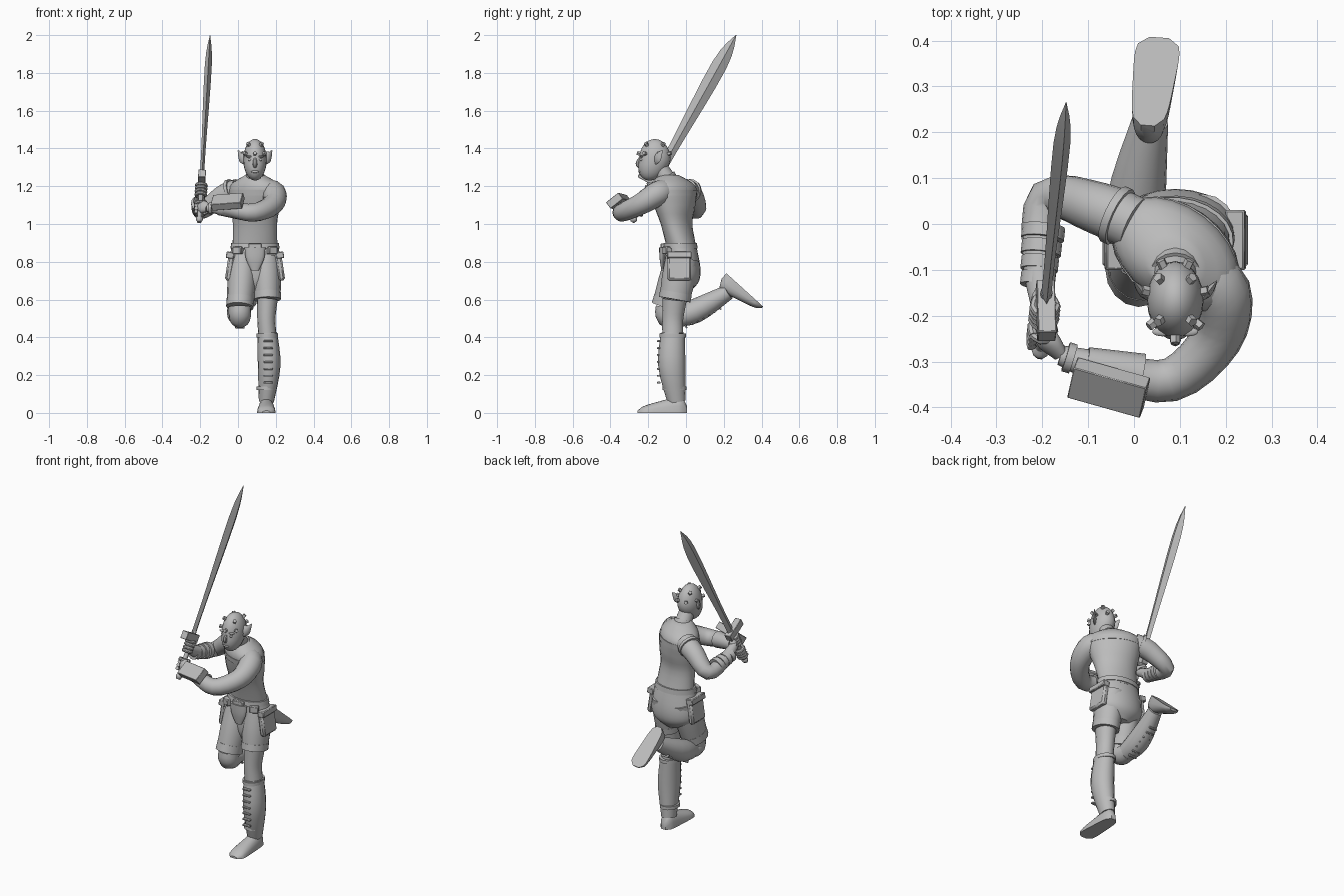
import bpy, bmesh, math
from mathutils import Vector, Matrix

default = bpy.data.objects.get("Cube")
if default:
    bpy.data.objects.remove(default, do_unlink=True)

SIDEWAYS, FORWARD, UP = Vector((1, 0, 0)), Vector((0, -1, 0)), Vector((0, 0, 1))
grey = bpy.data.materials.new("plain grey")
grey.use_nodes = True
grey.diffuse_color = (.5, .5, .5, 1)
grey.node_tree.nodes["Principled BSDF"].inputs["Base Color"].default_value = grey.diffuse_color
parts = []


def finish(name, bm):
    bmesh.ops.recalc_face_normals(bm, faces=bm.faces)
    mesh = bpy.data.meshes.new(name)
    bm.to_mesh(mesh)
    bm.free()
    mesh.materials.append(grey)
    obj = bpy.data.objects.new(name, mesh)
    bpy.context.scene.collection.objects.link(obj)
    parts.append(obj)
    return obj


def skin(name, rings):
    """Bridge equal point rings and close both ends."""
    bm = bmesh.new()
    rows = [[bm.verts.new(point) for point in ring] for ring in rings]
    count = len(rows[0])
    for low, high in zip(rows, rows[1:]):
        for i in range(count):
            j = (i + 1) % count
            bm.faces.new((low[i], low[j], high[j], high[i]))
    bm.faces.new(rows[0])
    bm.faces.new(rows[-1])
    return finish(name, bm)


def ellipse(centre, side, other, width, depth, sides):
    angles = [math.tau * i / sides for i in range(sides)]
    return [centre + side * width * math.cos(a) + other * depth * math.sin(a) for a in angles]


def flow(keys, steps):
    """Smooth curve through a few key vectors of any size."""
    keys = [Vector(key) for key in keys]
    padded = [keys[0]] + keys + [keys[-1]]
    result = []
    for before, start, end, after in zip(padded, padded[1:], padded[2:], padded[3:]):
        for i in range(steps):
            t = i / steps
            leave, arrive = (end - before) / 2, (after - start) / 2
            bend = start.lerp(end, t * t * (3 - 2 * t))
            result.append(bend + (leave * (1 - t) - arrive * t) * t * (1 - t))
    return result + [keys[-1]]


def sweep(name, points, radii, squash=1, ref=SIDEWAYS, sides=16, steps=4):
    """Tube along a path; squash scales the radius across ref."""
    keys = flow([(*point, radius) for point, radius in zip(points, radii)], steps)
    path = [key.xyz for key in keys]
    rings = []
    for i, key in enumerate(keys):
        along = (path[min(i + 1, len(path) - 1)] - path[max(i - 1, 0)]).normalized()
        side = (ref - along * ref.dot(along)).normalized()
        rings.append(ellipse(path[i], side, along.cross(side), key.w, key.w * squash, sides))
    return skin(name, rings)


def cuff(name, start, end, radius, squash=1, ref=SIDEWAYS):
    return sweep(name, [start, end], [radius, radius], squash, ref, steps=1)


def trunk(name, levels, steps=4):
    """Level sections (y, z, half width, half depth) turning with height."""
    rings = []
    for y, z, width, depth in flow(levels, steps):
        turn = Matrix.Rotation(-2 * min(max(z - .85, 0), .33), 3, "Z")
        rings.append(ellipse(Vector((MIDDLE, y, z)), turn @ SIDEWAYS, turn @ FORWARD, width, depth, 24))
    return skin(name, rings)


def frame(origin, x, z):
    x = Vector(x).normalized()
    y = Vector(z).cross(x).normalized()
    return Matrix.Translation(origin) @ Matrix((x, y, x.cross(y))).transposed().to_4x4()


def box(name, centre, size, x=SIDEWAYS, z=UP, bevel=.004):
    bm = bmesh.new()
    bmesh.ops.create_cube(bm, size=1)
    bmesh.ops.scale(bm, vec=size, verts=bm.verts)
    bmesh.ops.bevel(bm, geom=bm.edges[:], offset=bevel, segments=1, affect="EDGES")
    bm.transform(frame(centre, x, z))
    return finish(name, bm)


def ball(name, centre, size):
    bm = bmesh.new()
    bmesh.ops.create_uvsphere(bm, u_segments=20, v_segments=14, radius=1)
    bmesh.ops.scale(bm, vec=size, verts=bm.verts)
    bmesh.ops.translate(bm, vec=centre, verts=bm.verts)
    return finish(name, bm)


def boot(name, heel, toe_direction, up):
    """Flat-soled boot that widens and sinks from heel to toe."""
    place = frame(heel, toe_direction, up)
    rings = []
    for i in range(13):
        t = i / 12
        ends = .4 + .6 * math.sqrt(1 - abs(2 * t - 1) ** 5)
        width, height = (.038 + .015 * t) * ends, (.1 - .07 * t) * ends
        arch = [math.pi * j / 10 for j in range(11)]
        rings.append([place @ Vector((.26 * t, width * math.cos(a), height * math.sin(a) ** .7 if 0 < a < math.pi else 0))
                      for a in arch])
    return skin(name, rings)


# Torso, twisted towards the right arm
MIDDLE = .09
trunk("torso", [(-.02, .86, .12, .08), (-.05, 1, .12, .08), (-.06, 1.1, .14, .1),
                (-.07, 1.2, .15, .1), (-.09, 1.26, .05, .05)])
trunk("chest_band", [(-.065, 1.15, .153, .107), (-.067, 1.18, .155, .107)], steps=1)
neck_base, neck_top = Vector((MIDDLE, -.08, 1.2)), Vector((MIDDLE, -.14, 1.3))
sweep("neck", [neck_base, neck_top], [.053, .042])
cuff("collar", neck_base.lerp(neck_top, .3), neck_base.lerp(neck_top, .5), .055)

# Head with the jaw pushed forward
skull = Vector((MIDDLE, -.165, 1.34))
skull_size = Vector((.062, .084, .11))
head = ball("head", skull, skull_size)
for vertex in head.data.vertices:
    vertex.co.y += min(0, vertex.co.z - skull.z) / 4


def face(side, forward, height):
    return skull + Vector((side, -forward, height))


sweep("nose", [face(0, .075, .015), face(0, .09, -.02), face(0, .075, -.04)], [.006, .012, .01], sides=8)
ball("lips", face(0, .08, -.063), (.02, .008, .007))
for sign, word in ((-1, "right"), (1, "left")):
    ball(word + "_brow", face(sign * .028, .07, .018), (.022, .01, .006))
    ball(word + "_eye", face(sign * .026, .07, 0), (.012, .008, .007))
    sweep(word + "_ear", [face(sign * .05, 0, -.02), face(sign * .07, -.015, .01), face(sign * .09, -.04, .05)],
          [.01, .025, .003], squash=.4, ref=UP, sides=8)

# Two rings of studs set square to the skull
for count, lift, offset in ((4, 1, .5), (7, .3, 0)):
    for i in range(count):
        angle = math.tau * (i + offset) / count
        outward = Vector((math.sin(angle), -math.cos(angle), lift)).normalized()
        spot = skull + outward * skull_size
        sweep("head_stud", [spot - outward * .02, spot + outward * .015], [.011, .011],
              ref=outward.orthogonal(), sides=5, steps=1)

# Shorts, belt and pockets
trunk("shorts_seat", [(-.03, .9, .12, .08), (-.02, .78, .14, .095), (-.02, .7, .13, .09), (-.03, .65, .06, .06)])
trunk("belt", [(-.03, .87, .13, .092), (-.03, .9, .127, .088)], steps=1)
left_hip, left_hem = Vector((.15, -.02, .82)), Vector((.155, -.06, .6))
right_hip, right_hem = Vector((.03, -.02, .82)), Vector((.01, -.1, .56))
for word, hip, hem in (("left", left_hip, left_hem), ("right", right_hip, right_hem)):
    sweep(word + "_shorts_leg", [hip, hip.lerp(hem, .5), hem], [.075, .076, .069], squash=1.16)
    cuff(word + "_shorts_hem", hem.lerp(hip, .17), hem, .073, squash=1.16)
for sign, word in ((-1, "right"), (1, "left")):
    pocket = Vector((MIDDLE + sign * .132, -.035, .775))
    tilt = SIDEWAYS + UP * sign * .15
    box(word + "_pocket", pocket, (.034, .125, .15), x=tilt, bevel=.01)
    box(word + "_pocket_flap", pocket + UP * .06, (.042, .13, .035), x=tilt)
    box(word + "_belt_pouch", (MIDDLE + sign * .09, -.1, .86), (.05, .035, .04), x=SIDEWAYS - FORWARD * sign / 2)
buckle = Vector((MIDDLE, -.123, .875))
box("buckle", buckle, (.07, .022, .045))
sweep("front_flap", [buckle, buckle - UP * .06, buckle - UP * .12], [.055, .048, .02], squash=.35)

# Supporting left leg
left_knee, left_cuff = Vector((.15, -.07, .5)), Vector((.155, -.07, .42))
left_calf, left_ankle = Vector((.165, -.075, .25)), Vector((.15, -.05, .06))
sweep("left_knee", [left_hem, left_knee, left_cuff], [.055, .048, .048], squash=1.16)
sweep("left_gaiter", [left_cuff, left_calf, left_ankle], [.053, .06, .04], squash=1.2)
cuff("left_gaiter_cuff", left_cuff, left_cuff - UP * .02, .057, squash=1.25)
cuff("left_ankle_strap", left_ankle + Vector((0, -.01, .08)), left_ankle + Vector((0, -.01, .06)), .053, squash=1.2)
boot("left_boot", (.15, .004, 0), FORWARD, UP)

# Raised right leg
right_knee, right_calf, right_ankle = Vector((.01, -.08, .5)), Vector((.005, .05, .54)), Vector((.035, .225, .64))
sweep("right_knee", [right_hem, right_hem - UP * .05, right_knee + UP * .005 - FORWARD * .04], [.06, .058, .05])
sweep("right_gaiter", [right_knee, right_calf, right_ankle], [.048, .064, .04])
boot("right_boot", (.03, .215, .738), (.025, .19, -.172), (0, -.67, -.74))

# Gaiter ridges
for word, start, end in (("left", Vector((.16, -.144, .16)), Vector((.16, -.144, .38))),
                         ("right", Vector((.01, 0, .457)), Vector((.015, .18, .555)))):
    for i in range(7):
        box(word + "_gaiter_ridge", start.lerp(end, i / 6), (.05, .018, .01), z=end - start, bevel=.002)

# Arms
left_elbow, left_mid, left_wrist = Vector((.08, -.34, 1.06)), Vector((-.05, -.32, 1.08)), Vector((-.16, -.286, 1.085))
sweep("left_arm", [(.13, -.1, 1.18), (.19, -.15, 1.16), (.18, -.25, 1.1), left_elbow, left_mid, left_wrist],
      [.06, .066, .056, .048, .04, .022], ref=UP)
sweep("left_bracer", [left_elbow.lerp(left_mid, .5), left_mid.lerp(left_wrist, .5)], [.048, .035], ref=UP)
cuff("left_wrist_band", left_mid.lerp(left_wrist, .75), left_mid.lerp(left_wrist, .9), .033, ref=UP)
box("left_arm_guard", (-.055, -.357, 1.118), (.165, .085, .042), x=(.16, -.045, .012), z=(0, -.62, .78), bevel=.002)

right_shoulder, right_elbow = Vector((-.08, .035, 1.15)), Vector((-.19, .055, 1.07))
right_mid, right_wrist = Vector((-.205, -.08, 1.1)), Vector((-.2, -.19, 1.155))
sweep("right_arm", [(0, 0, 1.18), right_shoulder, right_elbow, right_mid, right_wrist],
      [.06, .057, .043, .038, .022], ref=UP)
cuff("right_sleeve_edge", (-.03, .015, 1.175), (-.045, .022, 1.17), .066, ref=UP)
for i in range(4):
    start, end = (right_elbow.lerp(right_mid, .45 + t) for t in (i / 4, i / 4 + .2))
    cuff("right_bracer_band", start, end, .047 - .003 * i, ref=UP)

# Sword with a leaf blade of diamond section
pommel, tip = Vector((-.205, -.285, 1.01)), Vector((-.148, .265, 2))
axis = (tip - pommel).normalized()
sweep("sword_pommel", [pommel, pommel.lerp(tip, .015), pommel.lerp(tip, .03)], [.01, .019, .012], sides=10)
sweep("sword_grip", [pommel, pommel.lerp(tip, .25)], [.012, .013], sides=10)
box("sword_guard", pommel.lerp(tip, .23) + FORWARD * .03, (.13, .04, .045),
    x=FORWARD - axis * axis.dot(FORWARD), z=axis, bevel=.002)
sweep("sword_blade", [pommel.lerp(tip, t) for t in (.24, .4, .84, 1)], [.025, .026, .041, .002],
      squash=.45, ref=FORWARD, sides=4)

# Hands gripping the sword
for word, reach, wrist in (("right", .17, right_wrist), ("left", .075, left_wrist)):
    grip = pommel.lerp(tip, reach)
    outward = wrist - grip
    outward = (outward - axis * outward.dot(axis)).normalized()
    turn = axis.cross(outward)
    sweep(word + "_palm", [wrist, grip + outward * .02, grip], [.022, .036, .03], squash=.65, ref=axis)

    def curl(name, height, bends, way):
        knuckles = [grip + axis * height + (outward * math.cos(a) + turn * way * math.sin(a)) * .025 for a in bends]
        sweep(name, knuckles, [.01] * len(knuckles), ref=axis, sides=8, steps=2)

    for i in range(4):
        curl(word + "_finger", (i - 1.5) * .019, [.5 + j for j in range(5)], 1)
    curl(word + "_thumb", .025, [.2, 1, 2], -1)

# Smooth shading with sharp edges kept
bpy.ops.object.select_all(action="DESELECT")
for part in parts:
    part.select_set(True)
bpy.context.view_layer.objects.active = parts[0]
bpy.ops.object.shade_smooth_by_angle(angle=math.radians(42))
